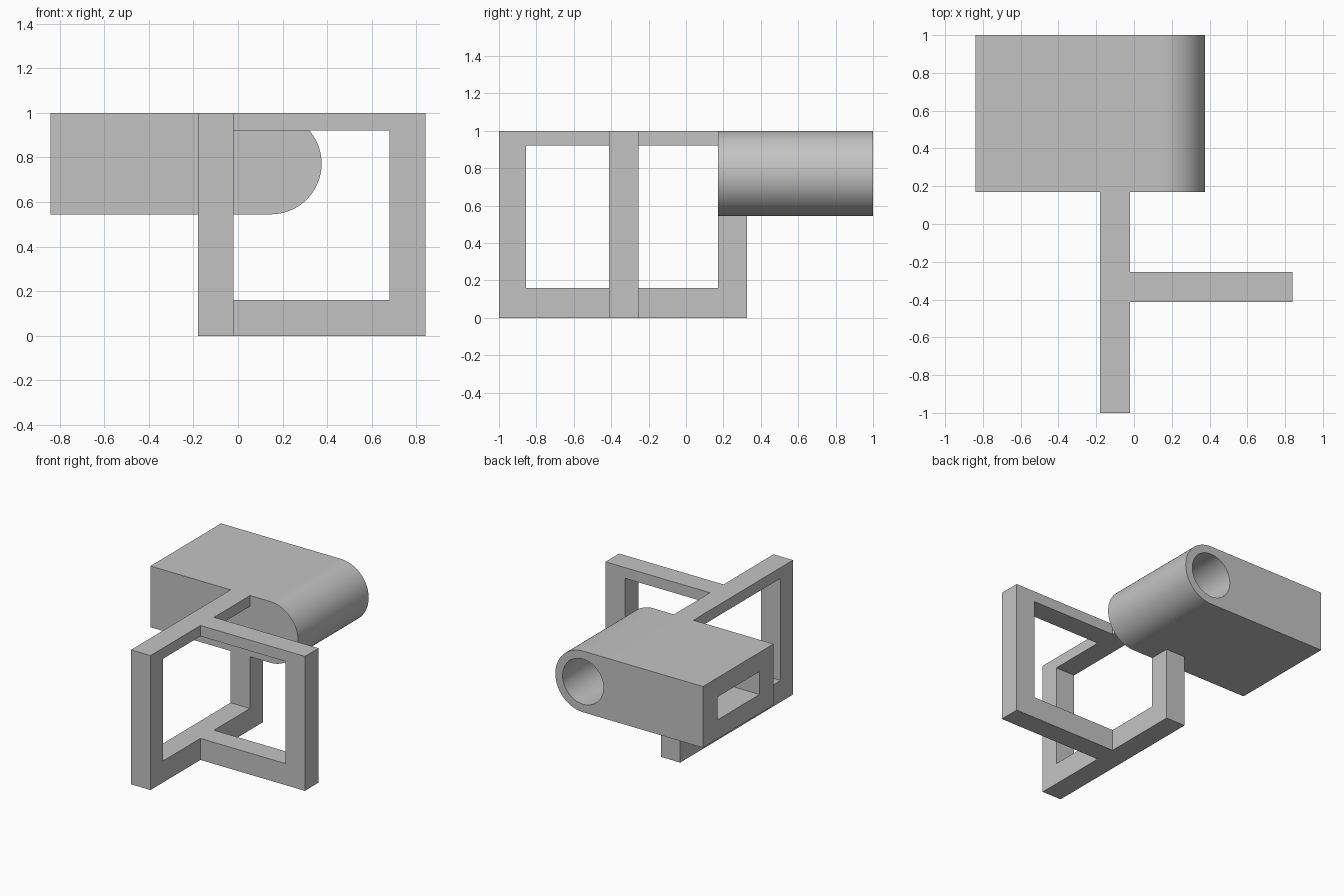
import bpy, bmesh, math
from mathutils import Vector

cube = bpy.data.objects.get("Cube")
if cube:
    bpy.data.objects.remove(cube, do_unlink=True)

grey = bpy.data.materials.new("plain grey")
grey.use_nodes = True
colour = (0.55, 0.55, 0.55, 1)
grey.diffuse_color = colour
grey.node_tree.nodes["Principled BSDF"].inputs["Base Color"].default_value = colour


def prism(name, points, start, depth):
    """Extrude a closed outline from its start points along the depth vector."""
    bm = bmesh.new()
    face = bm.faces.new([bm.verts.new(start(a, b)) for a, b in points])
    new = bmesh.ops.extrude_face_region(bm, geom=[face])["geom"]
    bmesh.ops.translate(bm, vec=Vector(depth),
                        verts=[g for g in new if isinstance(g, bmesh.types.BMVert)])
    bmesh.ops.recalc_face_normals(bm, faces=bm.faces)
    mesh = bpy.data.meshes.new(name)
    bm.to_mesh(mesh)
    bm.free()
    mesh.materials.append(grey)
    obj = bpy.data.objects.new(name, mesh)
    bpy.context.collection.objects.link(obj)
    return obj


def arc(cx, cz, radius, begin, end, count):
    return [(cx + radius * math.cos(t), cz + radius * math.sin(t))
            for t in (begin + (end - begin) * i / count for i in range(count + 1))]


def cut(target, cutter):
    cutter.hide_render = True
    mod = target.modifiers.new("cut", "BOOLEAN")
    mod.operation, mod.solver, mod.object = "DIFFERENCE", "EXACT", cutter
    bpy.context.view_layer.objects.active = target
    bpy.ops.object.modifier_apply(modifier=mod.name)
    bpy.data.objects.remove(cutter, do_unlink=True)


# Levels shared by both frames
top, bar_under, base_top, block_under = 1.0, 0.92, 0.16, 0.545
stem_left, stem_right = -0.02, -0.18
block_front, block_back = 0.17, 1.0

# Long frame: top bar, front post, base bar and the short post under the block
main_frame = prism("main_frame", [
    (block_front, top), (-1, top), (-1, 0), (0.325, 0), (0.325, block_under),
    (block_front, block_under), (block_front, base_top), (-0.855, base_top),
    (-0.855, bar_under), (block_front, bar_under)],
    lambda y, z: (stem_right, y, z), (stem_left - stem_right, 0, 0))

# Side frame branching off the long frame
side_frame = prism("side_frame", [
    (stem_left, top), (stem_left, bar_under), (0.68, bar_under), (0.68, base_top),
    (stem_left, base_top), (stem_left, 0), (0.84, 0), (0.84, top)],
    lambda x, z: (x, -0.413, z), (0, 0.16, 0))

# Block with one rounded end
radius = (top - block_under) / 2
axis_x, axis_z = 0.375 - radius, top - radius
block = prism("rounded_block",
              [(-0.84, top), (-0.84, block_under)]
              + arc(axis_x, axis_z, radius, -math.pi / 2, math.pi / 2, 48),
              lambda x, z: (x, block_front, z), (0, block_back - block_front, 0))

# Round bore in the back
cut(block, prism("bore_cutter", arc(axis_x, axis_z, 0.168, 0, math.tau, 64)[:-1],
                 lambda x, z: (x, block_front + 0.08, z), (0, 0.85, 0)))

# Rectangular slot in the square end
cut(block, prism("slot_cutter", [(0.335, 0.687), (0.83, 0.687), (0.83, 0.857), (0.335, 0.857)],
                 lambda y, z: (-0.94, y, z), (0.7, 0, 0)))

# Smooth the round surfaces only
bpy.ops.object.select_all(action="DESELECT")
block.select_set(True)
bpy.context.view_layer.objects.active = block
bpy.ops.object.shade_smooth_by_angle(angle=math.radians(30))
